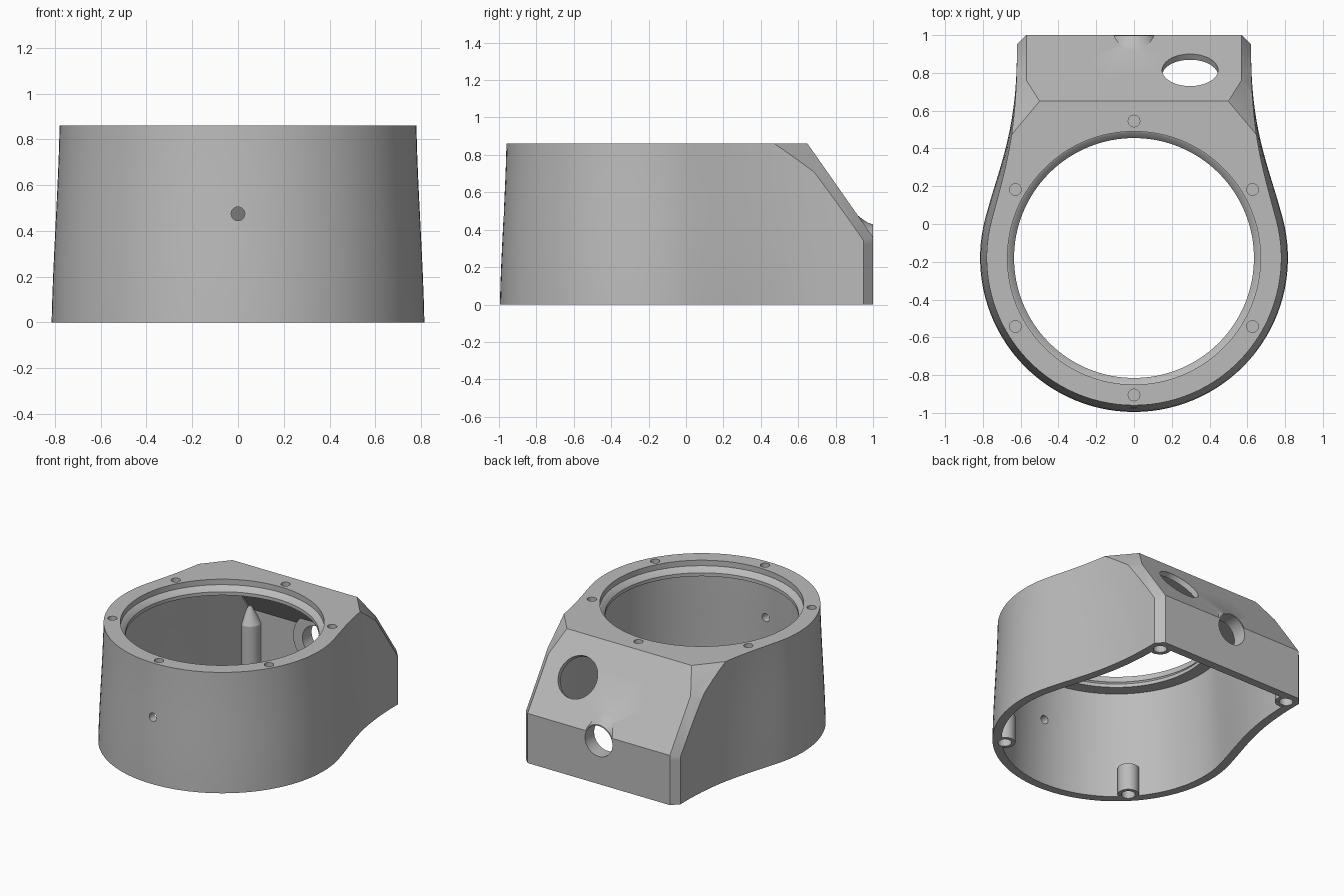
import bpy, bmesh, math
from mathutils import Vector, Matrix

if "Cube" in bpy.data.objects:
    bpy.data.objects.remove(bpy.data.objects["Cube"])

grey = bpy.data.materials.new("matte_grey")
grey.use_nodes = True
grey.diffuse_color = (0.5, 0.5, 0.5, 1)
grey.node_tree.nodes["Principled BSDF"].inputs["Base Color"].default_value = (0.5, 0.5, 0.5, 1)

CY = -0.18                                   # centre of the round opening
SLOPE_POINT = Vector((0, 1, 0.36))
SLOPE_DOWN = Vector((0, 0.35, -0.5)).normalized()
SLOPE_NORMAL = Vector((0, 0.5, 0.35)).normalized()


def finish(name, bm):
    bmesh.ops.recalc_face_normals(bm, faces=bm.faces)
    mesh = bpy.data.meshes.new(name)
    bm.to_mesh(mesh)
    bm.free()
    mesh.materials.append(grey)
    obj = bpy.data.objects.new(name, mesh)
    bpy.context.collection.objects.link(obj)
    return obj


def combine(target, other, operation):
    bpy.context.view_layer.objects.active = target
    mod = target.modifiers.new(operation.lower(), 'BOOLEAN')
    mod.operation = operation
    mod.solver = 'EXACT'
    mod.object = other
    bpy.ops.object.modifier_apply(modifier=mod.name)
    bpy.data.objects.remove(other)


def lathe(name, profile, matrix, segments=64):
    """Closed solid from (radius, height) points turned about local z."""
    bm = bmesh.new()
    rings = []
    for r, h in profile:
        rings.append([bm.verts.new((r * math.cos(a), r * math.sin(a), h))
                      for a in (math.tau * i / segments for i in range(segments))])
    for low, high in zip(rings, rings[1:]):
        for i in range(segments):
            j = (i + 1) % segments
            bm.faces.new((low[i], low[j], high[j], high[i]))
    bm.faces.new(rings[0][::-1])
    bm.faces.new(rings[-1])
    bm.transform(matrix)
    return finish(name, bm)


def at(x, y, z):
    return Matrix.Translation((x, y, z))


def outline(radius, inset):
    """Round front flowing into a narrower, chamfered back."""
    half = []
    end = math.radians(15)
    for i in range(33):
        a = -math.pi / 2 + (end + math.pi / 2) * i / 32
        half.append(Vector((radius * math.cos(a), CY + radius * math.sin(a))))
    p0 = half[-1]
    p1 = p0 + 0.3 * Vector((-math.sin(end), math.cos(end)))
    p2, p3 = Vector((0.615 - inset, 0.5)), Vector((0.62 - inset, 0.95 - inset * 0.6))
    for i in range(1, 17):
        t = i / 16
        half.append(p0 * (1 - t) ** 3 + p1 * 3 * t * (1 - t) ** 2
                    + p2 * 3 * t * t * (1 - t) + p3 * t ** 3)
    half.append(Vector((0.57 - inset * 0.6, 1 - inset)))
    return half + [Vector((-p.x, p.y)) for p in half[:0:-1]]


def shell_radius(z):
    t = min(max(z / 0.86, 0), 1)
    return 0.815 - 0.035 * (t * t * (3 - 2 * t) * 0.5 + t * 0.5)


def shell(name, bottom, top, inset, slope_gap):
    """Lofted body, cut by the sloping back and its corner chamfers."""
    bm = bmesh.new()
    rows = []
    for k in range(9):
        z = bottom + (top - bottom) * k / 8
        rows.append([bm.verts.new((p.x, p.y, z))
                     for p in outline(shell_radius(z) - inset, inset)])
    n = len(rows[0])
    for low, high in zip(rows, rows[1:]):
        for i in range(n):
            j = (i + 1) % n
            bm.faces.new((low[i], low[j], high[j], high[i]))
    bm.faces.new(rows[0][::-1])
    bm.faces.new(rows[-1])
    planes = [(SLOPE_POINT, SLOPE_NORMAL)]
    for s in (1, -1):
        planes.append((Vector((s * 0.57, 1, 0.36)), Vector((s * 0.0315, 0.025, 0.0175)).normalized()))
        planes.append((Vector((s * 0.5, 0.65, 0.86)), Vector((s * 0.0261, 0.0218, 0.0267)).normalized()))
    for point, normal in planes:
        cut = bmesh.ops.bisect_plane(bm, geom=bm.verts[:] + bm.edges[:] + bm.faces[:], dist=1e-5,
                                     plane_co=point - normal * slope_gap, plane_no=normal,
                                     clear_outer=True)
        edges = [e for e in cut["geom_cut"] if isinstance(e, bmesh.types.BMEdge) and e.is_boundary]
        bmesh.ops.holes_fill(bm, edges=edges, sides=0)
    return finish(name, bm)


# Hollow housing
housing = shell("housing", 0, 0.86, 0, 0)
combine(housing, shell("cavity", -0.05, 0.76, 0.06, 0.037), 'DIFFERENCE')

# Stepped round opening in the top
opening = [(0.635, 0.6), (0.635, 0.785), (0.66, 0.815), (0.67, 0.82), (0.67, 0.9)]
combine(housing, lathe("opening", opening, at(0, CY, 0), 128), 'DIFFERENCE')

# Flared collar around the rear socket
along_y = at(0, 0, 0.31) @ Matrix.Rotation(-math.pi / 2, 4, 'X')
collar = [(0.185, 0.895), (0.165, 0.92), (0.145, 0.945), (0.128, 0.972), (0.118, 0.999)]
combine(housing, lathe("collar", collar, along_y), 'UNION')
combine(housing, lathe("socket", [(0.11, 0.8), (0.11, 1.1)], along_y), 'DIFFERENCE')

# Mounting posts with screw holes underneath
for s in (1, -1):
    front_post = [(0.07, 0.003), (0.07, 0.2)]
    back_post = [(0.073, 0.003), (0.073, 0.3), (0.01, 0.42)]
    for x, y, profile in ((0.53, -0.69, front_post), (0.54, 0.91, back_post)):
        combine(housing, lathe("post", profile, at(s * x, y, 0), 32), 'UNION')
        combine(housing, lathe("post_hole", [(0.045, -0.05), (0.045, 0.06)], at(s * x, y, 0), 32),
                'DIFFERENCE')

# Six blind holes around the top ring
for i in range(6):
    a = math.radians(30 + 60 * i)
    place = at(0.725 * math.cos(a), CY + 0.725 * math.sin(a), 0)
    combine(housing, lathe("ring_hole", [(0.031, 0.79), (0.031, 0.9)], place, 24), 'DIFFERENCE')

# Small hole through the front wall
front_axis = at(0, 0, 0.475) @ Matrix.Rotation(math.pi / 2, 4, 'X')
combine(housing, lathe("front_hole", [(0.03, 0.85), (0.03, 1.1)], front_axis, 24), 'DIFFERENCE')


# Round window and two slots cut square to the sloping back
def on_slope(x, y):
    origin = SLOPE_POINT + SLOPE_DOWN * ((y - 1) / SLOPE_DOWN.y)
    axes = Matrix((Vector((-1, 0, 0)), SLOPE_DOWN, SLOPE_NORMAL)).transposed().to_4x4()
    return at(x, origin.y, origin.z) @ axes


combine(housing, lathe("window", [(0.148, -0.1), (0.148, 0.1)], on_slope(0.297, 0.815)), 'DIFFERENCE')
for x, y, width, height in ((-0.333, 0.845, 0.19, 0.105), (-0.315, 0.777, 0.23, 0.095)):
    bm = bmesh.new()
    bmesh.ops.create_cube(bm, size=1)
    bm.transform(on_slope(x, y) @ Matrix.Diagonal((width, height, 0.2, 1)))
    combine(housing, finish("slot", bm), 'DIFFERENCE')

# Smooth walls with crisp edges
bpy.ops.object.select_all(action='DESELECT')
housing.select_set(True)
bpy.context.view_layer.objects.active = housing
bpy.ops.object.shade_smooth_by_angle(angle=math.radians(25))
